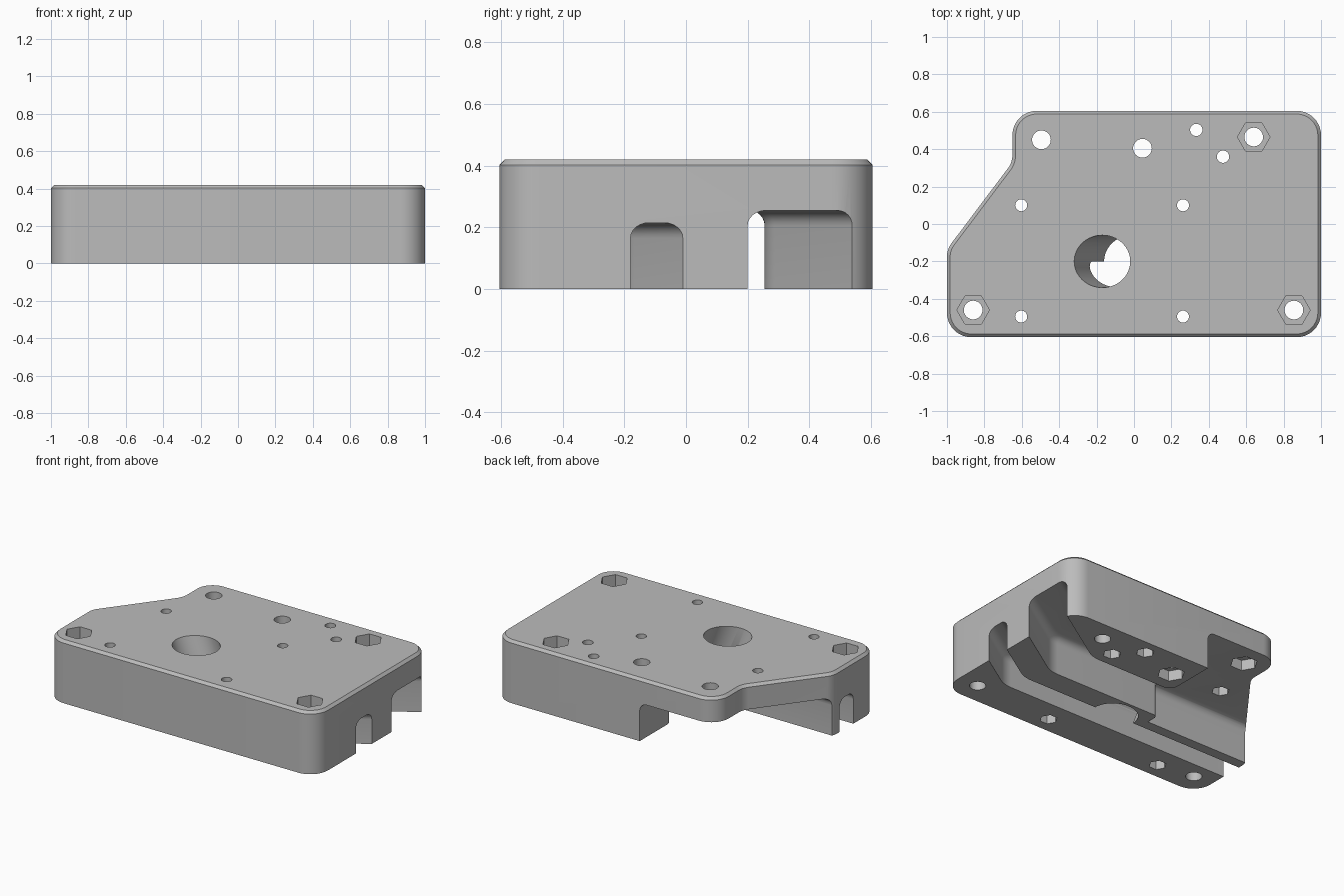
import bpy, bmesh, math
from mathutils import Vector, Matrix

cube = bpy.data.objects.get("Cube")
if cube:
    bpy.data.objects.remove(cube)

HEIGHT, CEILING, SLOT_TOP = 0.42, 0.255, 0.215

grey = bpy.data.materials.new("plain grey")
grey.use_nodes = True
grey.diffuse_color = (0.5, 0.5, 0.5, 1)
grey.node_tree.nodes["Principled BSDF"].inputs["Base Color"].default_value = (0.5, 0.5, 0.5, 1)


def rounded(corners, steps=10):
    """Outline from (x, y, radius) corners, with an arc at each corner that has a radius."""
    out = []
    for i, (x, y, r) in enumerate(corners):
        p = Vector((x, y))
        if not r:
            out.append(p)
            continue
        a = (Vector(corners[i - 1][:2]) - p).normalized()
        b = (Vector(corners[(i + 1) % len(corners)][:2]) - p).normalized()
        half = a.angle(b) / 2
        centre = p + (a + b).normalized() * r / math.sin(half)
        start = p + a * r / math.tan(half) - centre
        end = p + b * r / math.tan(half) - centre
        turn = math.atan2(start.x * end.y - start.y * end.x, start.dot(end))
        for k in range(steps + 1):
            out.append(centre + Matrix.Rotation(turn * k / steps, 2) @ start)
    return out


def prism(name, outline, z0, z1, bevel=0, segments=1):
    """Extrude an outline, with the top rim chamfered or rounded."""
    bm = bmesh.new()
    base = bm.faces.new([bm.verts.new((p.x, p.y, z0)) for p in outline])
    res = bmesh.ops.extrude_face_region(bm, geom=[base])
    top = [v for v in res["geom"] if isinstance(v, bmesh.types.BMVert)]
    bmesh.ops.translate(bm, verts=top, vec=(0, 0, z1 - z0))
    if bevel:
        rim = [e for e in bm.edges if all(v.co.z > z1 - 1e-5 for v in e.verts)]
        bmesh.ops.bevel(bm, geom=rim, offset=bevel, segments=segments,
                        profile=0.5, affect='EDGES', clamp_overlap=False)
    bmesh.ops.recalc_face_normals(bm, faces=bm.faces)
    mesh = bpy.data.meshes.new(name)
    bm.to_mesh(mesh)
    bm.free()
    obj = bpy.data.objects.new(name, mesh)
    bpy.context.collection.objects.link(obj)
    return obj


def ngon(x, y, r, sides):
    return [Vector((x + r * math.cos(t), y + r * math.sin(t)))
            for t in (math.tau * k / sides for k in range(sides))]


def cut(body, cutter):
    """Subtract a cutter and remove it."""
    mod = body.modifiers.new("cut", 'BOOLEAN')
    mod.operation, mod.solver, mod.object = 'DIFFERENCE', 'EXACT', cutter
    bpy.context.view_layer.objects.active = body
    bpy.ops.object.modifier_apply(modifier=mod.name)
    bpy.data.objects.remove(cutter)


# Solid plate with one slanted corner and a chamfered top rim
body = prism("housing_plate", rounded([
    (-1, -0.605, 0.13), (1, -0.605, 0.13), (1, 0.605, 0.13),
    (-0.65, 0.605, 0.13), (-0.65, 0.33, 0.12), (-1, -0.135, 0.12)]),
    0, HEIGHT, bevel=0.017)
body.data.materials.append(grey)

# Wide channel underneath, bending to the side and open at the slanted corner
cut(body, prism("wide_channel", rounded([
    (1.2, 0.33, 0), (1.2, 0.68, 0), (0.546, 0.255, 0.2), (-0.08, 0.255, 0.06),
    (-0.08, 0.8, 0), (-1.3, 0.8, 0), (-1.3, -0.13, 0), (-0.22, -0.13, 0),
    (-0.22, -0.04, 0.03), (0.633, -0.04, 0.2)]),
    -0.1, CEILING, bevel=0.05, segments=6))

# Narrow slot running the full length beside it
cut(body, prism("narrow_slot", rounded([
    (1.2, -0.05, 0), (1.2, 0.12, 0), (0.708, -0.2, 0.2),
    (-1.2, -0.2, 0), (-1.2, -0.345, 0), (0.746, -0.345, 0.2)]),
    -0.1, SLOT_TOP, bevel=0.05, segments=6))

# Large tilted bore
bore = prism("tilted_bore", ngon(0, 0, 0.14, 64), -0.5, 0.5)
axis = Vector((-0.16, 0, HEIGHT))
bore.matrix_world = (Matrix.Translation((-0.09, -0.2, HEIGHT / 2))
                     @ axis.to_track_quat('Z', 'Y').to_matrix().to_4x4())
bpy.context.view_layer.update()
cut(body, bore)

# Corner bolt holes with hexagonal pockets in the top
for x, y in [(-0.86, -0.46), (0.855, -0.46), (0.64, 0.465)]:
    cut(body, prism("bolt_hole", ngon(x, y, 0.05, 32), -0.1, 0.6))
    cut(body, prism("bolt_pocket", ngon(x, y, 0.087, 6), HEIGHT - 0.08, 0.6))

# Mounting holes with hexagonal pockets in the underside
for x, y, r, floor in [
        (-0.495, 0.45, 0.05, CEILING), (0.045, 0.405, 0.05, 0),
        (0.333, 0.503, 0.033, 0), (0.476, 0.36, 0.033, 0),
        (-0.603, 0.1, 0.032, CEILING), (0.262, 0.1, 0.032, CEILING),
        (-0.603, -0.495, 0.032, 0), (0.262, -0.495, 0.032, 0)]:
    cut(body, prism("mount_hole", ngon(x, y, r, 32), -0.1, 0.6))
    cut(body, prism("mount_pocket", ngon(x, y, r * 1.7, 6), -0.1, floor + 0.07))

# Smooth the rounded walls, keep the edges sharp
bpy.ops.object.select_all(action='DESELECT')
body.select_set(True)
bpy.context.view_layer.objects.active = body
bpy.ops.object.shade_smooth_by_angle(angle=math.radians(30))
